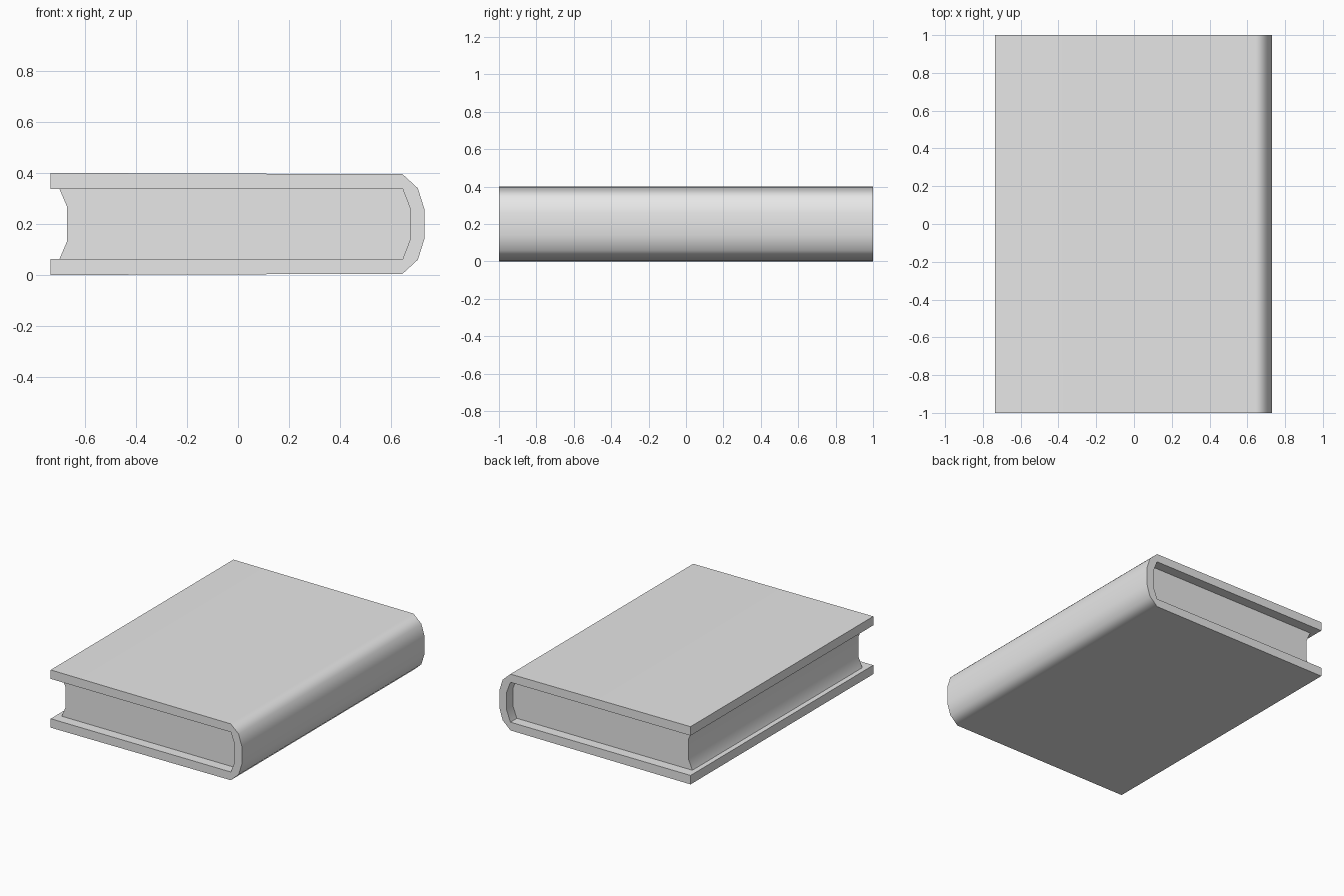
import bpy
import bmesh
import math

cube = bpy.data.objects.get("Cube")
if cube:
    bpy.data.objects.remove(cube, do_unlink=True)

MID = 0.2  # mid height of the book

grey = bpy.data.materials.new("plain_grey")
grey.use_nodes = True
grey.diffuse_color = (0.8, 0.8, 0.8, 1)
grey.node_tree.nodes["Principled BSDF"].inputs["Base Color"].default_value = (0.8, 0.8, 0.8, 1)


def mirrored(upper):
    """Close a half profile, given as (x, height above middle), with its mirror image."""
    lower = [(x, -h) for x, h in reversed(upper)]
    return [(x, MID + h) for x, h in upper + lower]


def extrude_profile(name, profile, half_length):
    """Extrude an x-z outline along y, smooth over the gentle bends only."""
    bm = bmesh.new()
    face = bm.faces.new([bm.verts.new((x, -half_length, z)) for x, z in profile])
    swept = bmesh.ops.extrude_face_region(bm, geom=[face])["geom"]
    verts = [v for v in swept if isinstance(v, bmesh.types.BMVert)]
    bmesh.ops.translate(bm, verts=verts, vec=(0, 2 * half_length, 0))
    bmesh.ops.recalc_face_normals(bm, faces=bm.faces)
    mesh = bpy.data.meshes.new(name)
    bm.to_mesh(mesh)
    bm.free()
    mesh.materials.append(grey)
    obj = bpy.data.objects.new(name, mesh)
    bpy.context.collection.objects.link(obj)
    bpy.ops.object.select_all(action="DESELECT")
    obj.select_set(True)
    bpy.context.view_layer.objects.active = obj
    bpy.ops.object.shade_smooth_by_angle(angle=math.radians(60))
    weighted = obj.modifiers.new("weighted_normals", "WEIGHTED_NORMAL")
    weighted.keep_sharp = True
    return obj


# Cover: two boards joined by a rounded spine on the +x side
outer = [(-0.735, 0.2), (0.645, 0.195), (0.705, 0.14), (0.73, 0.06)]
inner = [(-0.735, 0.138), (0.645, 0.138), (0.675, 0.06)]
cover_outline = mirrored(outer) + mirrored(inner)[::-1]
extrude_profile("cover", cover_outline, 1.0)

# Page block: rounded at the spine, hollowed at the open edge, short of the cover ends
pages_outline = mirrored([(-0.67, 0.068), (-0.7, 0.138), (0.645, 0.138), (0.675, 0.06)])
extrude_profile("pages", pages_outline, 0.93)
